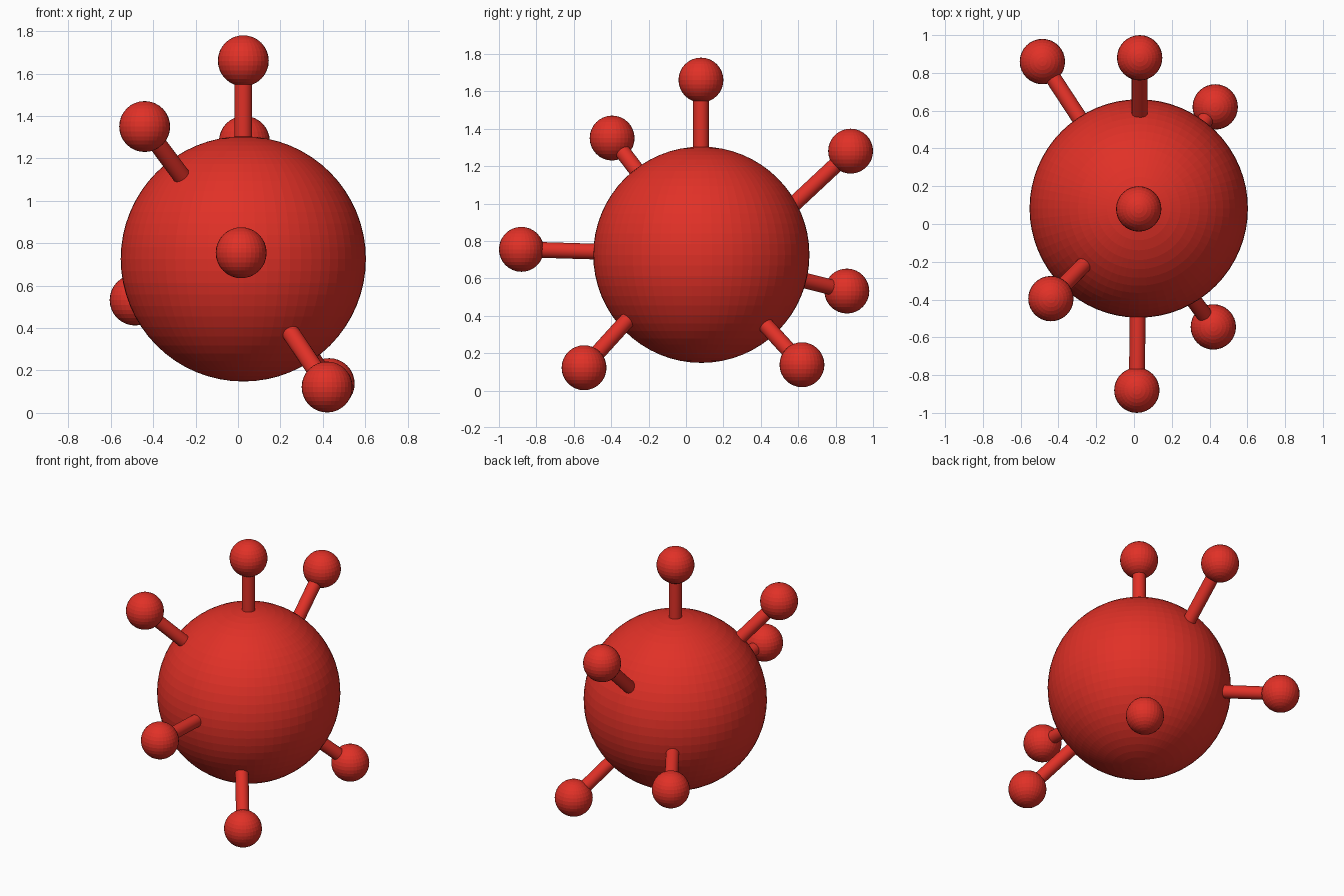
import bpy
from mathutils import Vector

if "Cube" in bpy.data.objects:
    bpy.data.objects.remove(bpy.data.objects["Cube"])

red = bpy.data.materials.new("red")
red.diffuse_color = (0.75, 0.03, 0.02, 1)
red.use_nodes = True
red.node_tree.nodes["Principled BSDF"].inputs["Base Color"].default_value = red.diffuse_color

CENTRE = Vector((0.025, 0.082, 0.726))
BODY_R, KNOB_R, ROD_R = 0.578, 0.12, 0.042


def finish(name):
    ob = bpy.context.object
    ob.name = name
    ob.data.materials.append(red)
    return ob


def ball(name, pos, radius, segments):
    bpy.ops.mesh.primitive_uv_sphere_add(segments=segments, ring_count=segments // 2,
                                         radius=radius, location=pos)
    return finish(name)


def rod(name, start, end):
    d = end - start
    bpy.ops.mesh.primitive_cylinder_add(vertices=24, radius=ROD_R, depth=d.length,
                                        location=(start + end) / 2)
    ob = finish(name)
    ob.rotation_euler = d.to_track_quat('Z', 'Y').to_euler()
    bpy.ops.object.shade_smooth_by_angle()


# main body
ball("body", CENTRE, BODY_R, 64)

# knobs: name, knob centre, optional point where the rod enters the body
knobs = [
    ("top", (0.025, 0.08, 1.66), None),
    ("front", (0.015, -0.88, 0.755), None),
    ("upper_left", (-0.44, -0.395, 1.35), None),
    ("upper_back", (0.03, 0.88, 1.28), (0.03, 0.58, 1.00)),
    ("lower_front", (0.42, -0.545, 0.122), (0.25, -0.315, 0.375)),
    ("left_back", (-0.485, 0.86, 0.532), None),
    ("lower_back", (0.43, 0.62, 0.138), None),
]
for name, pos, entry in knobs:
    pos = Vector(pos)
    # rods point at the body centre unless an entry point is given
    base = Vector(entry) if entry else CENTRE + (pos - CENTRE).normalized() * BODY_R
    inner = base + (base - pos).normalized() * 0.08
    rod(name + "_rod", inner, pos)
    ball(name + "_knob", pos, KNOB_R, 32)
